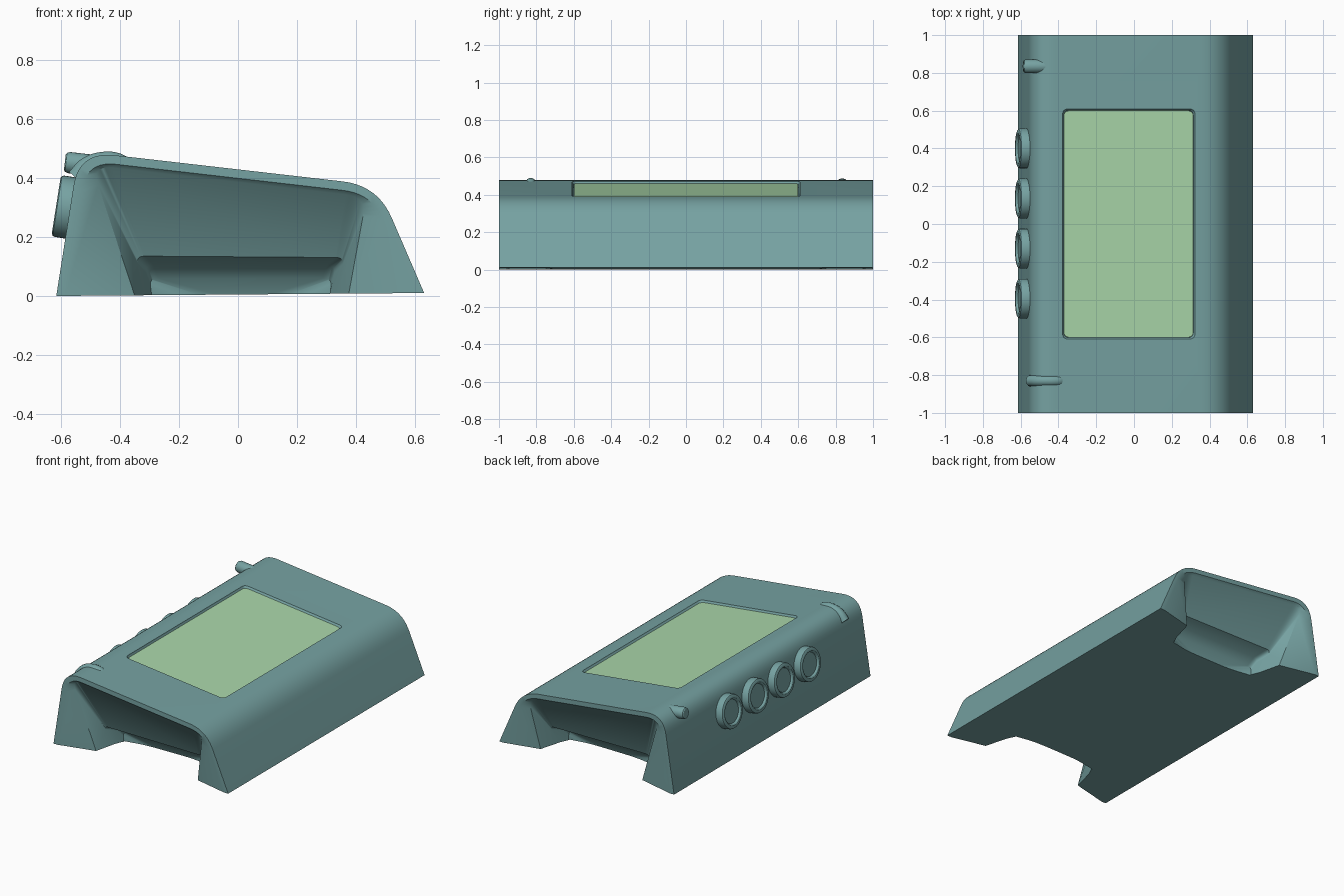
import bpy, bmesh, math
from mathutils import Vector, Matrix

if "Cube" in bpy.data.objects:
    bpy.data.objects.remove(bpy.data.objects["Cube"])


def material(name, rgb):
    m = bpy.data.materials.new(name)
    m.diffuse_color = (*rgb, 1)
    m.use_nodes = True
    m.node_tree.nodes["Principled BSDF"].inputs["Base Color"].default_value = m.diffuse_color
    return m


TEAL = material("teal_plastic", (0.18, 0.36, 0.36))
GREEN = material("screen_green", (0.40, 0.68, 0.40))


def finish(bm, name, mat):
    bmesh.ops.recalc_face_normals(bm, faces=bm.faces)
    me = bpy.data.meshes.new(name)
    bm.to_mesh(me)
    bm.free()
    ob = bpy.data.objects.new(name, me)
    bpy.context.collection.objects.link(ob)
    me.materials.append(mat)
    return ob


def smooth(ob, deg=32):
    bpy.ops.object.select_all(action='DESELECT')
    ob.select_set(True)
    bpy.context.view_layer.objects.active = ob
    bpy.ops.object.shade_smooth_by_angle(angle=math.radians(deg))


def arch(corners, r, side, n=10):
    """Open arch through four (x, y, z) corners, the middle two rounded."""
    p = []
    for x, y, z in corners:
        p.append(Vector((x, y * side, z if z else 0.01 * (x + 0.615) / 1.245)))
    out = [p[0]]
    for i in (1, 2):
        ends = []
        for q in (p[i - 1], p[i + 1]):
            d = q - p[i]
            ends.append(p[i] + d.normalized() * min(r, 0.45 * d.length))
        for k in range(n + 1):
            t = k / n
            out.append(ends[0] * (1 - t) ** 2 + p[i] * 2 * t * (1 - t) + ends[1] * t * t)
    return out + [p[3]]


# Rings from the outer profile through the rim into the hollow at each end
RINGS = [
    (((-.615, 1, 0), (-.538, 1, .49), (.473, 1, .374), (.63, 1, 0)), .12),
    (((-.585, 1, 0), (-.513, 1, .457), (.455, 1, .346), (.60, 1, 0)), .10),
    (((-.35, .945, 0), (-.495, .985, .442), (.435, .985, .335), (.375, .945, 0)), .07),
    (((-.315, .80, 0), (-.345, .87, .135), (.36, .87, .13), (.335, .80, 0)), .03),
    (((-.297, .76, 0), (-.315, .785, .105), (.33, .785, .105), (.317, .76, 0)), .03),
    (((-.292, .75, 0), (-.30, .74, .06), (.317, .74, .06), (.312, .75, 0)), .03),
    (((-.29, .74, 0), (-.15, .715, 0), (.18, .715, 0), (.31, .74, 0)), .08),
]

# Main casing
bm = bmesh.new()
outer, outline = [], []
for side in (1, -1):
    rings = [[bm.verts.new(v) for v in arch(c, r, side)] for c, r in RINGS]
    for a, b in zip(rings, rings[1:]):
        for i in range(len(a) - 1):
            bm.faces.new((a[i], a[i + 1], b[i + 1], b[i]))
    notch = [r[0] for r in rings[:-1]] + rings[-1] + [r[-1] for r in rings[-2::-1]]
    outline += notch if side == 1 else notch[::-1]
    outer.append(rings[0])
for i in range(len(outer[0]) - 1):
    bm.faces.new((outer[0][i], outer[0][i + 1], outer[1][i + 1], outer[1][i]))
bm.faces.new(outline)
casing = finish(bm, "casing", TEAL)

# Sloping top frame used by the screen and its recess
TILT = math.atan2(0.116, 1.011)
TOP = Matrix.Translation((-.0275, 0, .4314)) @ Matrix.Rotation(TILT, 4, 'Y')


def rounded_slab(name, levels, mat):
    """Stack of rounded rectangles (half x, half y, height) on the top."""
    bm = bmesh.new()
    rings = []
    for hx, hy, h in levels:
        ring = []
        for q, (sx, sy) in enumerate(((1, 1), (-1, 1), (-1, -1), (1, -1))):
            for k in range(5):
                a = (q + k / 4) * math.pi / 2
                v = Vector((sx * (hx - .025) + .025 * math.cos(a),
                            sy * (hy - .025) + .025 * math.sin(a), h))
                ring.append(bm.verts.new(TOP @ v))
        rings.append(ring)
    for a, b in zip(rings, rings[1:]):
        for i in range(20):
            j = (i + 1) % 20
            bm.faces.new((a[i], a[j], b[j], b[i]))
    bm.faces.new(rings[0])
    bm.faces.new(rings[-1])
    return finish(bm, name, mat)


# Screen recess
cutter = rounded_slab("recess_cutter", [(.345, .601, -.03), (.345, .601, -.012),
                                        (.352, .608, -.003), (.362, .618, .03)], TEAL)
cutter.hide_render = True
mod = casing.modifiers.new("recess", 'BOOLEAN')
mod.operation = 'DIFFERENCE'
mod.solver = 'EXACT'
mod.object = cutter
bpy.context.view_layer.objects.active = casing
bpy.ops.object.modifier_apply(modifier="recess")
bpy.data.objects.remove(cutter)
smooth(casing)

# Screen
rounded_slab("screen", [(.344, .600, -.032), (.344, .600, -.011)], GREEN)


def lathe(name, profile, origin, axis, seg=40):
    """Revolve (radius, height) pairs around an axis; first and last are capped."""
    m = Matrix.Translation(origin) @ Vector((0, 0, 1)).rotation_difference(
        Vector(axis)).to_matrix().to_4x4()
    bm = bmesh.new()
    rings = [[bm.verts.new(m @ Vector((r * math.cos(2 * math.pi * i / seg),
                                       r * math.sin(2 * math.pi * i / seg), h)))
              for i in range(seg)] for r, h in profile]
    for a, b in zip(rings, rings[1:]):
        for i in range(seg):
            j = (i + 1) % seg
            bm.faces.new((a[i], a[j], b[j], b[i]))
    bm.faces.new(rings[0])
    bm.faces.new(rings[-1])
    ob = finish(bm, name, TEAL)
    smooth(ob)
    return ob


# Row of round side buttons with a dished face
for i in range(4):
    lathe(f"button_{i + 1}",
          [(.105, -.02), (.105, .036), (.102, .043), (.095, .047), (.082, .047),
           (.076, .043), (.072, .034)],
          (-.569, .40 - .265 * i, .298), (-.988, 0, .155))

# Peg sticking out of the upper back corner, rounded at its inner end
peg = [(.036 * math.sin(a), -.036 * math.cos(a))
       for a in (math.pi / 2 * k / 6 for k in range(1, 7))]
peg += [(.036, .125), (.032, .135), (.026, .139)]
lathe("peg", peg, (-.448, .835, .437), (-1, 0, .115), 24)

# Raised rib wrapped over the upper front corner
path = [(-.55, .40), (-.512, .44), (-.46, .458), (-.41, .455), (-.38, .438)]
cu = bpy.data.curves.new("rib", 'CURVE')
cu.dimensions = '3D'
cu.bevel_depth = .03
cu.bevel_resolution = 5
cu.use_fill_caps = True
sp = cu.splines.new('BEZIER')
sp.bezier_points.add(len(path) - 1)
for bp, (x, z) in zip(sp.bezier_points, path):
    bp.co = (x, -.83, z)
    bp.handle_left_type = bp.handle_right_type = 'AUTO'
cu.materials.append(TEAL)
bpy.context.collection.objects.link(bpy.data.objects.new("rib", cu))
